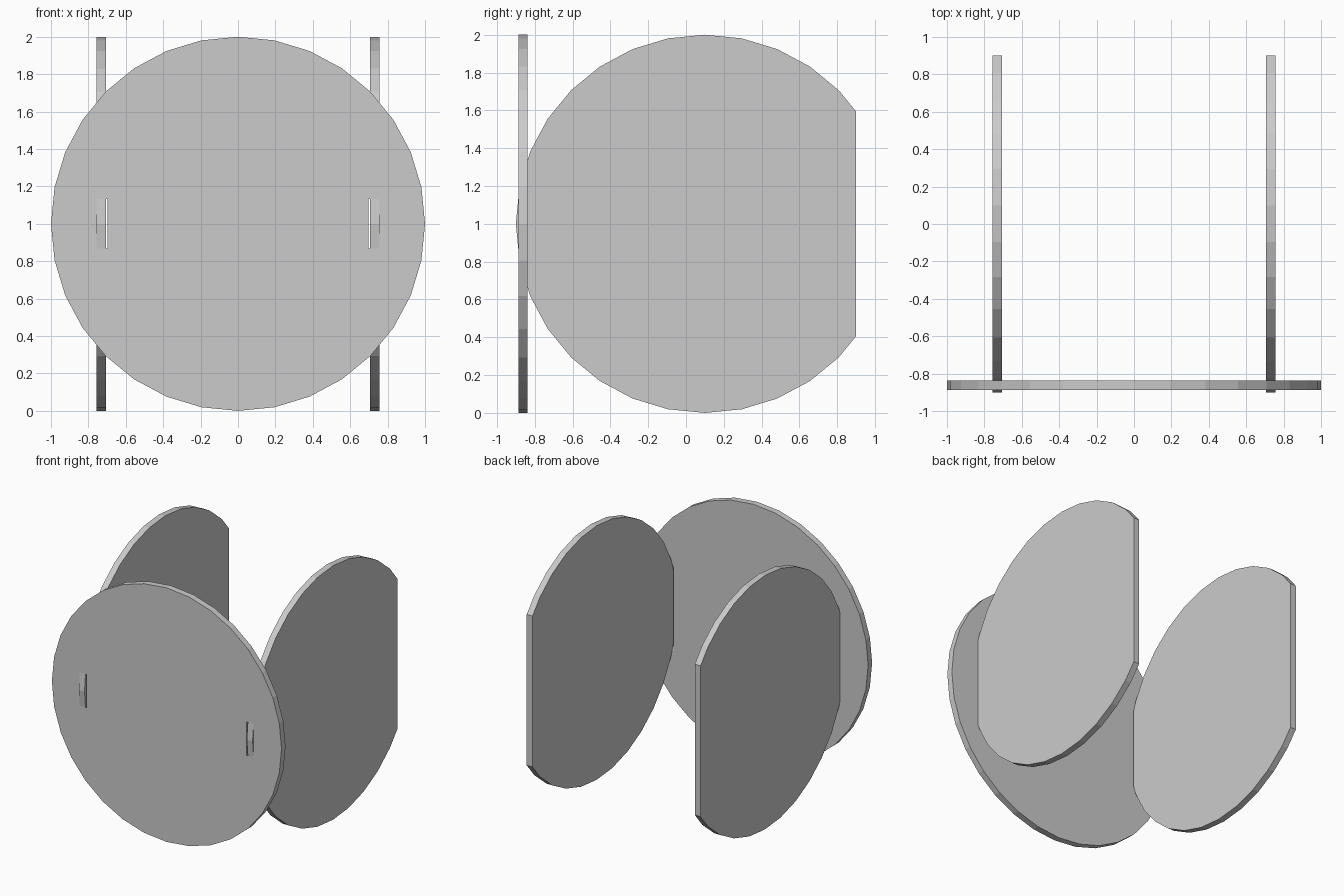
import bpy, bmesh, math
from mathutils import Matrix

if "Cube" in bpy.data.objects:
    bpy.data.objects.remove(bpy.data.objects["Cube"])

SIDES = 32


def disc(name, centre, thickness, axis, trim_y=None):
    """Flat-shaded unit disc facing along x or y, optionally trimmed at y."""
    bm = bmesh.new()
    tip_first = Matrix.Rotation(math.pi / 2, 4, axis)
    bmesh.ops.create_cone(bm, cap_ends=True, segments=SIDES, radius1=1,
                          radius2=1, depth=thickness,
                          matrix=Matrix.Translation(centre) @ (
                              Matrix.Rotation(math.pi / 2, 4, 'Y' if axis == 'X' else 'X')))
    if trim_y is not None:
        geom = bm.verts[:] + bm.edges[:] + bm.faces[:]
        cut = bmesh.ops.bisect_plane(bm, geom=geom, plane_co=(0, trim_y, 0),
                                     plane_no=(0, 1, 0), clear_outer=True)
        edges = [e for e in cut['geom_cut'] if isinstance(e, bmesh.types.BMEdge)]
        bmesh.ops.contextual_create(bm, geom=edges)
    bmesh.ops.recalc_face_normals(bm, faces=bm.faces[:])
    mesh = bpy.data.meshes.new(name)
    bm.to_mesh(mesh)
    bm.free()
    ob = bpy.data.objects.new(name, mesh)
    bpy.context.collection.objects.link(ob)
    return ob


# Round front panel
front = disc("front_panel", (0, -0.862, 1), 0.05, 'Y')

for label, s in (("left", -1), ("right", 1)):
    # Side panel: disc with a flat back edge, its tip poking through the front
    disc(label + "_side_panel", (s * 0.732, 0.1, 1), 0.05, 'X', trim_y=0.9)

    # Slot in the front panel, with a little clearance on the inner side
    cutter = disc(label + "_slot_cutter", (s * 0.727, 0.1, 1), 0.06, 'X')
    cutter.hide_render = True
    cutter.hide_set(True)
    mod = front.modifiers.new(label + "_slot", 'BOOLEAN')
    mod.operation = 'DIFFERENCE'
    mod.solver = 'EXACT'
    mod.object = cutter
